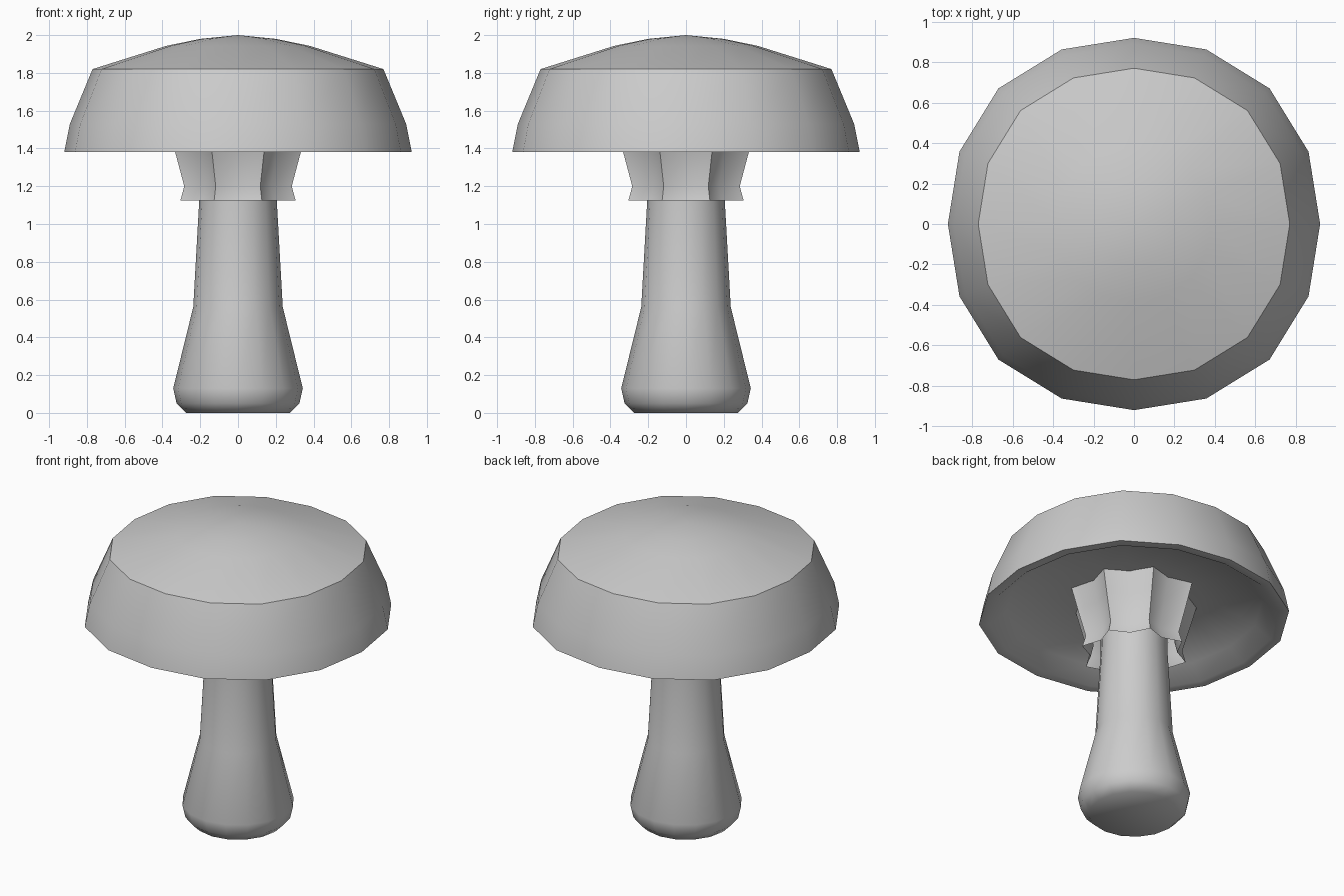
import bpy, bmesh, math

if "Cube" in bpy.data.objects:
    bpy.data.objects.remove(bpy.data.objects["Cube"])


def lathe(name, profile, radius=lambda i, a: 1.0, sides=16, smooth=40):
    """Revolve (r, z) points; r == 0 closes the end with a fan."""
    bm = bmesh.new()
    rings = []
    for r, z in profile:
        if r == 0:
            rings.append([bm.verts.new((0, 0, z))])
            continue
        ring = []
        for i in range(sides):
            a = 2 * math.pi * i / sides
            k = r * radius(i, a)
            ring.append(bm.verts.new((k * math.cos(a), k * math.sin(a), z)))
        rings.append(ring)
    for lo, hi in zip(rings, rings[1:]):
        for i in range(sides):
            j = (i + 1) % sides
            if len(lo) == 1:
                bm.faces.new((lo[0], hi[j], hi[i]))
            elif len(hi) == 1:
                bm.faces.new((lo[i], lo[j], hi[0]))
            else:
                bm.faces.new((lo[i], lo[j], hi[j], hi[i]))
    mesh = bpy.data.meshes.new(name)
    bm.to_mesh(mesh)
    bm.free()
    obj = bpy.data.objects.new(name, mesh)
    bpy.context.collection.objects.link(obj)
    bpy.ops.object.select_all(action='DESELECT')
    obj.select_set(True)
    bpy.context.view_layer.objects.active = obj
    bpy.ops.object.shade_smooth_by_angle(angle=math.radians(smooth))
    return obj


# Cap: slightly squarish dome with a hollow underside and narrow flat rim
lathe("mushroom_cap",
      [(0, 1.55), (0.40, 1.52), (0.76, 1.46), (0.86, 1.38), (0.92, 1.38),
       (0.89, 1.53), (0.77, 1.82), (0.38, 1.943), (0.20, 1.98), (0, 2.0)],
      radius=lambda i, a: 1.015 - 0.015 * math.cos(4 * a))

# Stem: bulbous foot tapering upward into the cap
lathe("stem",
      [(0, 0), (0.275, 0), (0.325, 0.05), (0.343, 0.13), (0.237, 0.56),
       (0.205, 1.13), (0.20, 1.54)], smooth=60)

# Skirt: pleated open sheet, alternate points pulled inward
lathe("stem_skirt",
      [(0.33, 1.125), (0.308, 1.20), (0.36, 1.38), (0.40, 1.525)],
      radius=lambda i, a: 1.0 if i % 2 else 0.80, smooth=45)
